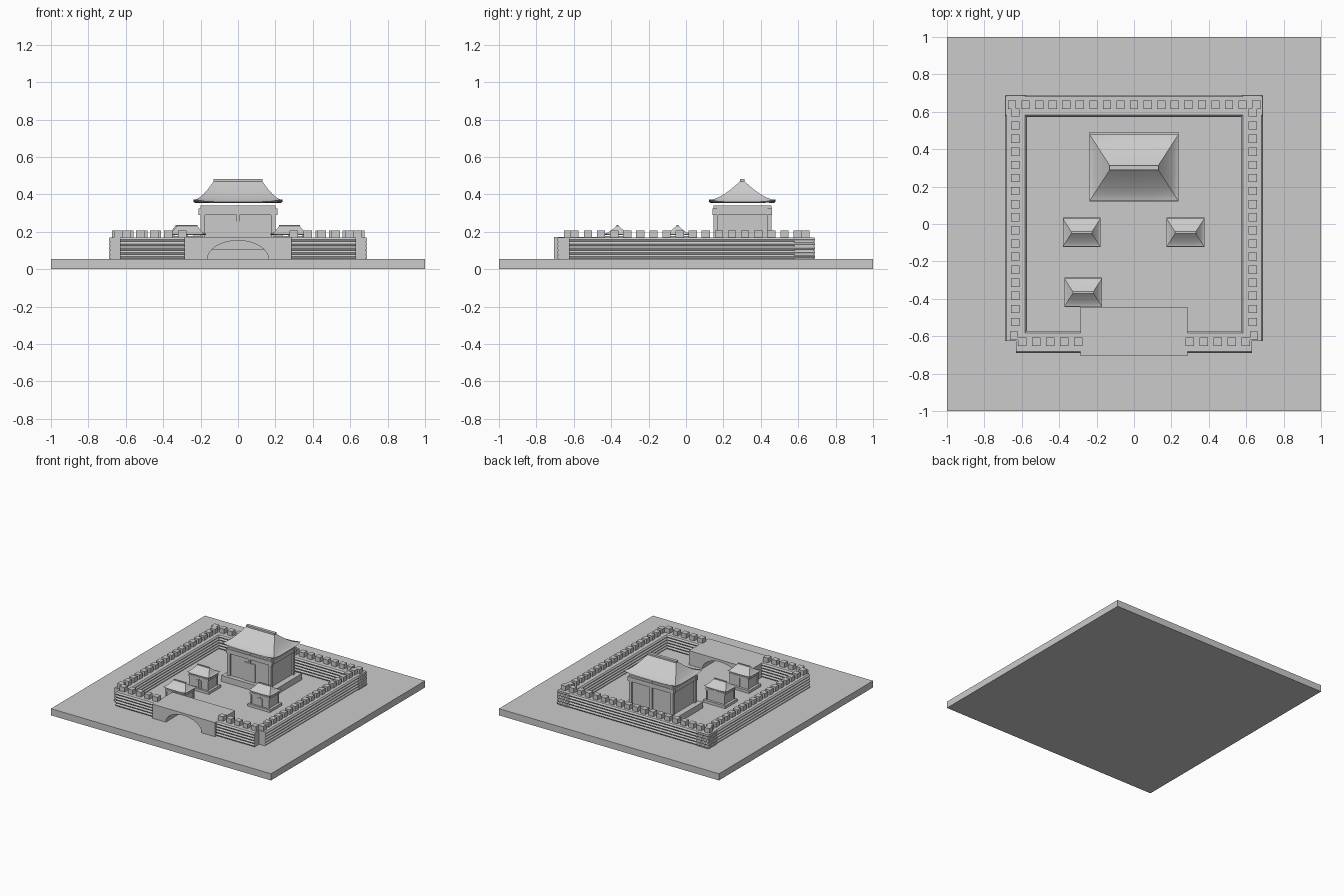
import bpy, bmesh, math
from mathutils import Vector

cube = bpy.data.objects.get("Cube")
if cube:
    bpy.data.objects.remove(cube, do_unlink=True)

stone = bpy.data.materials.new("pale grey")
stone.use_nodes = True
colour = (0.6, 0.6, 0.6, 1)
stone.diffuse_color = colour
stone.node_tree.nodes["Principled BSDF"].inputs["Base Color"].default_value = colour

GROUND, WALL_TOP = 0.055, 0.17


def finish(name, bm, smooth=False):
    bmesh.ops.recalc_face_normals(bm, faces=bm.faces)
    mesh = bpy.data.meshes.new(name)
    bm.to_mesh(mesh)
    bm.free()
    mesh.materials.append(stone)
    ob = bpy.data.objects.new(name, mesh)
    bpy.context.collection.objects.link(ob)
    if smooth:
        bpy.ops.object.select_all(action='DESELECT')
        ob.select_set(True)
        bpy.context.view_layer.objects.active = ob
        bpy.ops.object.shade_smooth_by_angle(angle=math.radians(35))
    return ob


def add_box(bm, x0, x1, y0, y1, z0, z1):
    verts = bmesh.ops.create_cube(bm, size=1)["verts"]
    for v in verts:
        v.co = Vector((x1 if v.co.x > 0 else x0,
                       y1 if v.co.y > 0 else y0,
                       z1 if v.co.z > 0 else z0))


def box(name, *bounds):
    bm = bmesh.new()
    add_box(bm, *bounds)
    return finish(name, bm)


def prism(name, profile, to_start, to_end):
    """Extrude a closed 2D outline between two placements."""
    bm = bmesh.new()
    a = [bm.verts.new(to_start(p)) for p in profile]
    b = [bm.verts.new(to_end(p)) for p in profile]
    bm.faces.new(a)
    bm.faces.new(b)
    n = len(a)
    for i in range(n):
        j = (i + 1) % n
        bm.faces.new((a[i], a[j], b[j], b[i]))
    return finish(name, bm, True)


# Ground slab
box("ground_slab", -1, 1, -1, 1, 0, GROUND)

# Ramparts with bulging stone courses on both faces
COURSES, STEPS, HALF = 5, 4, 0.059
side = []
for i in range(COURSES * STEPS + 1):
    f = i / STEPS
    bulge = 0.009 * abs(math.sin(math.pi * f))
    side.append((HALF - 0.009 + bulge, GROUND + (WALL_TOP - GROUND) * f / COURSES))
wall_profile = side + [(-o, z) for o, z in reversed(side)]
MID = 0.632


def wall_x(name, y, x0, x1):
    prism(name, wall_profile, lambda p: (x0, y + p[0], p[1]), lambda p: (x1, y + p[0], p[1]))


def wall_y(name, x, y0, y1):
    prism(name, wall_profile, lambda p: (x + p[0], y0, p[1]), lambda p: (x + p[0], y1, p[1]))


wall_x("back_wall", MID, -0.688, 0.688)
for label, s in (("left", 1), ("right", -1)):
    wall_y(label + "_wall", s * MID, -0.625, 0.688)
    wall_x(label + "_front_wall", -MID, s * 0.28, s * 0.63)

# Battlements
spots = [(-0.652 + 0.0725 * i, 0.638) for i in range(19)]
for s in (1, -1):
    spots += [(s * 0.635, -0.524 + 0.07 * i) for i in range(17)]
    spots += [(s * (0.298 + 0.075 * i), -0.63) for i in range(5)]
    spots.append((s * 0.642, -0.598))
bm = bmesh.new()
for x, y in spots:
    add_box(bm, x - 0.022, x + 0.022, y - 0.022, y + 0.022, WALL_TOP - 0.002, 0.208)
finish("battlements", bm)

# Gatehouse block with an arched passage
arch = [(0.163 * math.cos(math.pi * i / 16), GROUND + 0.098 * math.sin(math.pi * i / 16))
        for i in range(17)]
gate = [(-0.285, GROUND), (-0.285, WALL_TOP + 0.001), (0.285, WALL_TOP + 0.001), (0.285, GROUND)] + arch
prism("gatehouse", gate, lambda p: (p[0], -0.705, p[1]), lambda p: (p[0], -0.445, p[1]))


def curved_roof(name, place):
    """Hipped roof with concave slopes and lifted corners."""
    bm = bmesh.new()
    levels, cuts = 10, 8

    def ring(hx, hy, z, lift):
        corners = [(-hx, -hy), (hx, -hy), (hx, hy), (-hx, hy)]
        loop = []
        for c in range(4):
            p, q = corners[c], corners[(c + 1) % 4]
            for i in range(cuts):
                f = i / cuts
                rise = lift * abs(2 * f - 1) ** 4
                loop.append(bm.verts.new(place(p[0] + (q[0] - p[0]) * f,
                                               p[1] + (q[1] - p[1]) * f, z + rise)))
        return loop

    rings = [ring(0.227, 0.167, 0.299, 0.006)]
    for k in range(levels + 1):
        t = k / levels
        rings.append(ring(0.237 - 0.107 * t, 0.177 - 0.165 * t,
                          0.304 + 0.111 * t ** 1.4, 0.013 * (1 - t) ** 3))
    for a, b in zip(rings, rings[1:]):
        n = len(a)
        for i in range(n):
            bm.faces.new((a[i], a[(i + 1) % n], b[(i + 1) % n], b[i]))
    bm.faces.new(rings[0])
    bm.faces.new(rings[-1])
    finish(name, bm, True)


def hall(name, cx, cy, s):
    """Timber hall; local z starts at the courtyard floor."""
    def place(x, y, z):
        return (cx + s * x, cy + s * y, GROUND + s * z)

    def part(label, *boxes):
        bm = bmesh.new()
        for x0, x1, y0, y1, z0, z1 in boxes:
            lo, hi = place(x0, y0, z0), place(x1, y1, z1)
            add_box(bm, lo[0], hi[0], lo[1], hi[1], lo[2], hi[2])
        finish(name + "_" + label, bm)

    part("podium", (-0.237, 0.237, -0.18, 0.19, 0, 0.05))
    part("walls", (-0.188, 0.188, -0.143, 0.143, 0.05, 0.286))
    posts = [(x, y) for x in (-0.188, 0.188) for y in (-0.143, 0.143)] + [(0, 0.143)]
    part("posts", *[(x - 0.012, x + 0.012, y - 0.012, y + 0.012, 0.05, 0.286) for x, y in posts])
    # Beams around the top of the walls
    part("beams",
         *[(-0.21, 0.21, y - 0.012, y + 0.012, 0.235, 0.27) for y in (-0.147, 0.147)],
         *[(x - 0.012, x + 0.012, -0.157, 0.157, 0.235, 0.27) for x in (-0.19, 0.19)],
         (-0.2, 0.2, -0.153, 0.153, 0.27, 0.286))
    # Double door and the short post above it
    part("door", (-0.05, -0.001, -0.15, -0.14, 0.05, 0.2),
         (0.001, 0.05, -0.15, -0.14, 0.05, 0.2),
         (-0.008, 0.008, -0.155, -0.14, 0.2, 0.286))
    curved_roof(name + "_roof", place)
    part("ridge", (-0.13, 0.13, -0.013, 0.013, 0.405, 0.428))


hall("main_hall", 0, 0.301, 1)
hall("left_pavilion", 0.275, -0.046, 0.425)
hall("right_pavilion", -0.28, -0.046, 0.425)
hall("gate_pavilion", -0.272, -0.366, 0.425)
